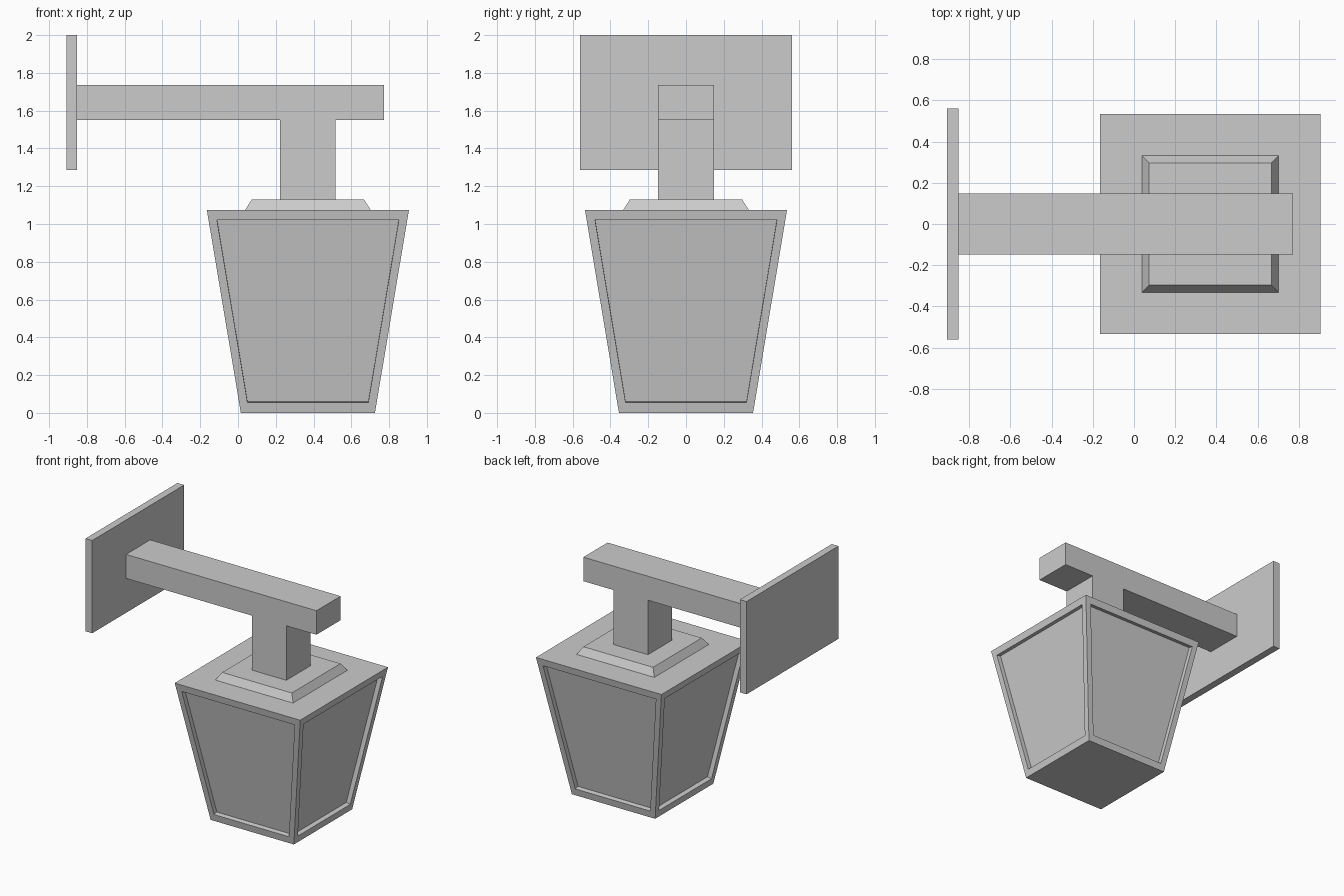
import bpy
import bmesh
from mathutils import Vector

cube = bpy.data.objects.get("Cube")
if cube:
    bpy.data.objects.remove(cube, do_unlink=True)

# One flat grey metal for the whole lamp
grey = bpy.data.materials.new("grey_metal")
grey.use_nodes = True
colour = (0.6, 0.6, 0.6, 1.0)
grey.diffuse_color = colour
grey.node_tree.nodes["Principled BSDF"].inputs["Base Color"].default_value = colour

LAMP_X = 0.37


def finish(name, bm):
    """Turn a bmesh into a named, flat-shaded object."""
    bmesh.ops.recalc_face_normals(bm, faces=bm.faces[:])
    mesh = bpy.data.meshes.new(name)
    bm.to_mesh(mesh)
    bm.free()
    mesh.materials.append(grey)
    obj = bpy.data.objects.new(name, mesh)
    bpy.context.collection.objects.link(obj)
    return obj


def extrude_face(bm, points, offset):
    """Extrude a closed profile by an offset vector."""
    face = bm.faces.new([bm.verts.new(p) for p in points])
    result = bmesh.ops.extrude_face_region(bm, geom=[face])
    verts = [v for v in result["geom"] if isinstance(v, bmesh.types.BMVert)]
    bmesh.ops.translate(bm, verts=verts, vec=offset)
    return verts


def frustum(low, high, z0, z1):
    """Square tapered block centred on the lamp axis."""
    bm = bmesh.new()
    base = [(LAMP_X + sx * low, sy * low, z0)
            for sx, sy in ((-1, -1), (1, -1), (1, 1), (-1, 1))]
    for v in extrude_face(bm, base, (0, 0, z1 - z0)):
        v.co.x = LAMP_X + (v.co.x - LAMP_X) * high / low
        v.co.y *= high / low
    bmesh.ops.recalc_face_normals(bm, faces=bm.faces[:])
    bm.normal_update()
    return bm


def recess(bm, face, scale, depth):
    """Sink a scaled-down copy of a face to make a framed pane."""
    centre = face.calc_center_bounds()
    normal = face.normal.copy()
    corners = [centre + (v.co - centre) * scale for v in face.verts]
    for shift in (Vector(), -normal * depth):
        bmesh.ops.inset_individual(bm, faces=[face], thickness=0.01)
        for v in face.verts:
            near = min(corners, key=lambda c: (c - v.co).length)
            v.co = near + shift


# Wall plate
bm = bmesh.new()
bmesh.ops.create_cube(bm, size=1)
bmesh.ops.scale(bm, verts=bm.verts, vec=(0.057, 1.12, 0.715))
bmesh.ops.translate(bm, verts=bm.verts, vec=(-0.88, 0, 1.6425))
finish("wall_plate", bm)

# Arm with hanging post, one T-shaped profile
profile = [(-0.852, 1.735), (-0.852, 1.55), (0.222, 1.55), (0.222, 1.13),
           (0.515, 1.13), (0.515, 1.55), (0.772, 1.55), (0.772, 1.735)]
bm = bmesh.new()
extrude_face(bm, [(x, -0.147, z) for x, z in profile], (0, 0.294, 0))
finish("arm_and_post", bm)

# Bevelled cap under the post
finish("lamp_cap", frustum(0.332, 0.297, 1.075, 1.13))

# Tapered lantern with a recessed pane on each side
bm = frustum(0.355, 0.535, 0, 1.075)
for side in [f for f in bm.faces if abs(f.normal.z) < 0.5]:
    recess(bm, side, 0.9, 0.035)
finish("lantern_body", bm)
